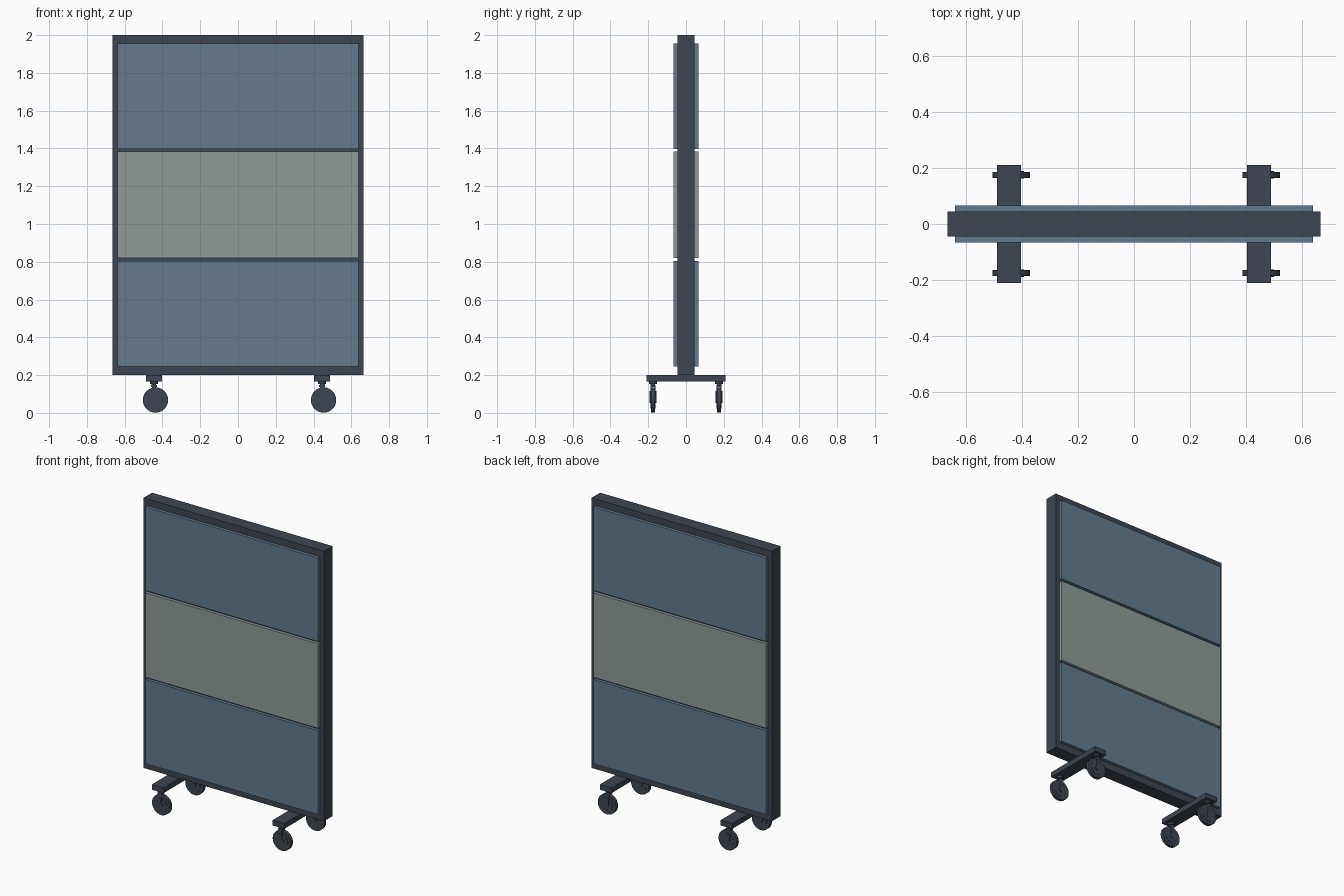
import bpy
import math

cube = bpy.data.objects.get("Cube")
if cube:
    bpy.data.objects.remove(cube, do_unlink=True)


def material(name, color):
    mat = bpy.data.materials.new(name)
    mat.use_nodes = True
    mat.diffuse_color = (*color, 1)
    bsdf = next(n for n in mat.node_tree.nodes if n.type == 'BSDF_PRINCIPLED')
    bsdf.inputs["Base Color"].default_value = (*color, 1)
    return mat


slate = material("dark slate", (0.048, 0.061, 0.082))
blue = material("dusty blue", (0.130, 0.198, 0.275))
sage = material("sage grey", (0.270, 0.330, 0.310))


def box(name, mat, x, y, z):
    """Box from (min, max) ranges on each axis."""
    ranges = (x, y, z)
    bpy.ops.mesh.primitive_cube_add(size=1, location=[(a + b) / 2 for a, b in ranges])
    obj = bpy.context.object
    obj.name = name
    obj.scale = [b - a for a, b in ranges]
    bpy.ops.object.transform_apply(location=False, rotation=False, scale=True)
    obj.data.materials.append(mat)
    return obj


def cylinder(name, mat, radius, depth, location, along_y=False, sides=32):
    bpy.ops.mesh.primitive_cylinder_add(
        vertices=sides, radius=radius, depth=depth, location=location,
        rotation=(math.pi / 2 if along_y else 0, 0, 0))
    obj = bpy.context.object
    obj.name = name
    obj.data.materials.append(mat)
    bpy.ops.object.shade_smooth_by_angle(angle=math.radians(40))
    return obj


# Perimeter frame and the core board behind the panels
W, D = 0.665, 0.045
RAIL = 0.03
for side, s in (("left", 1), ("right", -1)):
    box(f"frame_post_{side}", slate, sorted((s * W, s * (W - RAIL))), (-D, D), (0.2, 2.0))
box("frame_top_rail", slate, (-W + RAIL, W - RAIL), (-D, D), (1.955, 2.0))
box("frame_bottom_rail", slate, (-W + RAIL, W - RAIL), (-D, D), (0.2, 0.245))
box("core_board", slate, (-W + RAIL, W - RAIL), (-D, D), (0.245, 1.955))

# Three padded panels on each face
panels = (("lower", blue, 0.245, 0.805),
          ("middle", sage, 0.82, 1.383),
          ("upper", blue, 1.398, 1.955))
for face, s in (("front", -1), ("back", 1)):
    for level, mat, low, high in panels:
        box(f"{level}_panel_{face}", mat, (-0.637, 0.637),
            sorted((s * D, s * 0.066)), (low, high))


def caster(tag, x, y):
    """Swivel caster whose wheel trails slightly towards +x."""
    wx, wz, r = x + 0.008, 0.068, 0.067
    cylinder(f"caster_stem_{tag}", slate, 0.012, 0.03, (x, y, 0.152), sides=16)
    cylinder(f"caster_collar_{tag}", slate, 0.021, 0.014, (x, y, 0.159), sides=24)
    # Wheel with raised rim and hub
    cylinder(f"wheel_{tag}", slate, r, 0.022, (wx, y, wz), True, 40)
    cylinder(f"wheel_disc_{tag}", slate, 0.045, 0.026, (wx, y, wz), True)
    cylinder(f"wheel_hub_{tag}", slate, 0.015, 0.036, (wx, y, wz), True, 20)
    # Fork arms and bridge
    for side, s in (("front", -1), ("back", 1)):
        box(f"fork_{side}_{tag}", slate, (x - 0.01, x + 0.012),
            sorted((y + s * 0.011, y + s * 0.018)), (wz, 0.115))
        box(f"fork_neck_{side}_{tag}", slate, (x - 0.01, x + 0.012),
            sorted((y + s * 0.008, y + s * 0.014)), (0.115, 0.148))
    box(f"fork_bridge_{tag}", slate, (x - 0.016, x + 0.016),
        (y - 0.014, y + 0.014), (0.137, 0.148))


# Cross feet with a caster at each end
for side, x in (("left", 0.445), ("right", -0.445)):
    box(f"foot_{side}", slate, (x - 0.043, x + 0.043), (-0.21, 0.21), (0.165, 0.2))
    for end, y in (("front", -0.175), ("back", 0.175)):
        caster(f"{end}_{side}", x, y)
